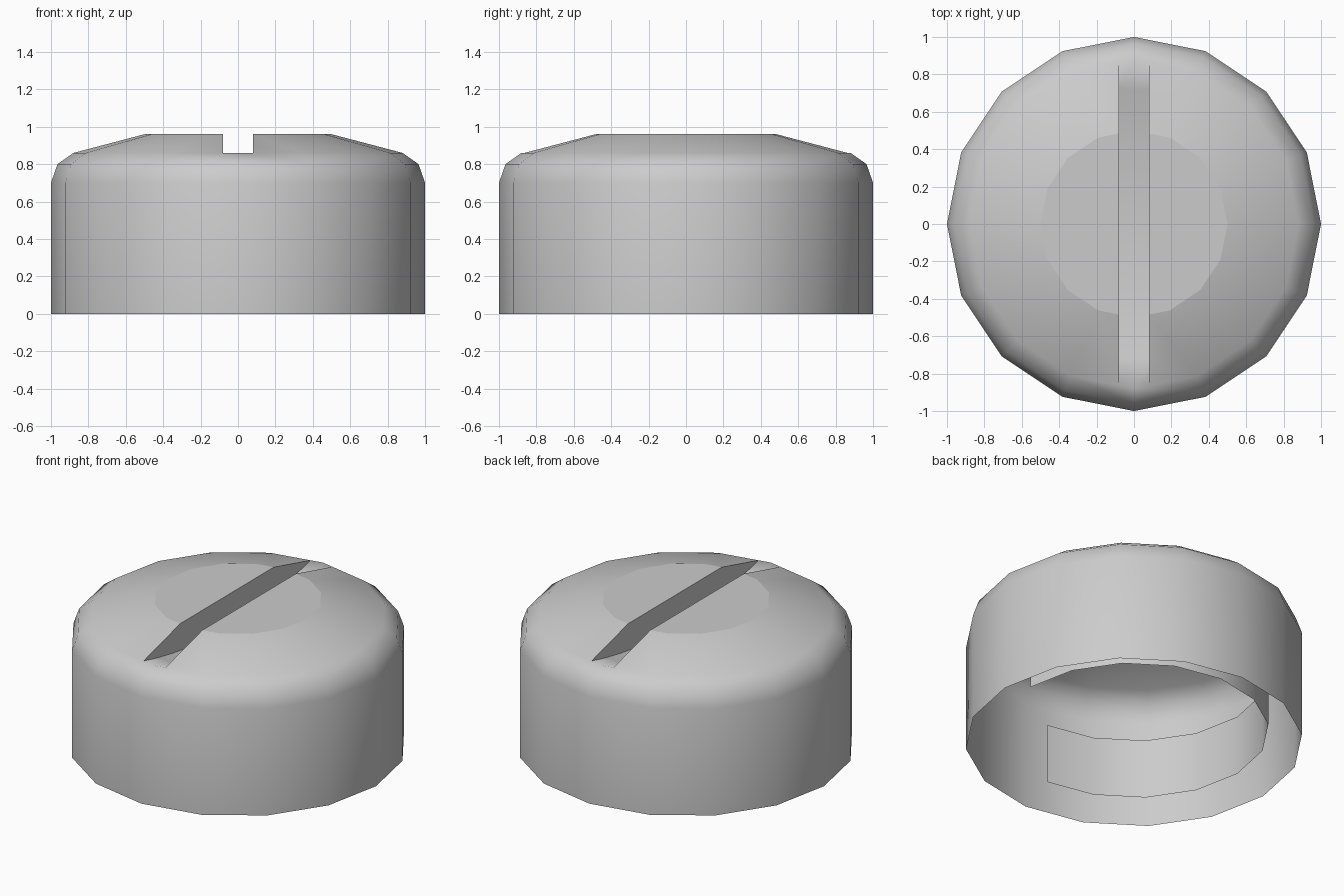
import bpy, bmesh, math
from mathutils import Vector

if "Cube" in bpy.data.objects:
    bpy.data.objects.remove(bpy.data.objects["Cube"])

SIDES = 16
HALF_SLOT = 0.08
SLOT_END = 0.864
SLOT_RIM = 0.86
SLOT_DIP = 0.11

grey = bpy.data.materials.new("plain_grey")
grey.use_nodes = True
grey.diffuse_color = (0.6, 0.6, 0.6, 1)
grey.node_tree.nodes["Principled BSDF"].inputs["Base Color"].default_value = grey.diffuse_color


def revolve(profile, steps, angle):
    """Spin a list of (radius, height) points about the z axis."""
    bm = bmesh.new()
    verts = [bm.verts.new((r, 0, z)) for r, z in profile]
    edges = [bm.edges.new(pair) for pair in zip(verts, verts[1:])]
    bmesh.ops.spin(bm, geom=verts + edges, cent=(0, 0, 0), axis=(0, 0, 1),
                   angle=angle, steps=steps)
    bmesh.ops.remove_doubles(bm, verts=bm.verts[:], dist=0.0005)
    return bm


def cut(bm, faces, point, normal):
    """Slice only the given faces with a plane."""
    geom = set(faces)
    for f in faces:
        geom.update(f.edges)
        geom.update(f.verts)
    bmesh.ops.bisect_plane(bm, geom=list(geom), dist=0.0001,
                           plane_co=point, plane_no=normal)


def finish(bm, name, sharp_angle):
    for f in bm.faces:
        f.smooth = True
    for e in bm.edges:
        if len(e.link_faces) == 2:
            rim = all(v.co.z > 0.955 and v.co.xy.length > 0.45 for v in e.verts)
            e.smooth = not rim and e.calc_face_angle(0) < sharp_angle
    mesh = bpy.data.meshes.new(name)
    bm.to_mesh(mesh)
    bm.free()
    mesh.materials.append(grey)
    obj = bpy.data.objects.new(name, mesh)
    bpy.context.collection.objects.link(obj)
    return obj


# Cap shell: open at the bottom, chamfered shoulder, flat crown
shell = revolve([(1, 0), (1, 0.7), (0.965, 0.8), (0.88, 0.86), (0.5, 0.96), (0, 0.96)],
                SIDES, math.tau)
bmesh.ops.recalc_face_normals(shell, faces=shell.faces[:])
top = max(shell.faces, key=lambda f: f.calc_center_median().z)
if top.normal.z < 0:
    bmesh.ops.reverse_faces(shell, faces=shell.faces[:])


def crown_faces():
    return [f for f in shell.faces if f.calc_center_median().z > SLOT_RIM + 0.001]


def slot_faces():
    return [f for f in crown_faces() if abs(f.calc_center_median().x) < HALF_SLOT - 0.001]


# Slot across the crown, with a hollow curved floor
for x in (-HALF_SLOT, HALF_SLOT):
    cut(shell, crown_faces(), (x, 0, 0), (1, 0, 0))
for i in range(-5, 6):
    cut(shell, slot_faces(), (0, i * SLOT_END / 6, 0), (0, 1, 0))
strip = slot_faces()
new = bmesh.ops.extrude_face_region(shell, geom=strip)["geom"]
for v in (g for g in new if isinstance(g, bmesh.types.BMVert)):
    v.co.z = SLOT_RIM - SLOT_DIP * max(0, 1 - (v.co.y / SLOT_END) ** 2)
old = [f for f in strip if f.is_valid]
if old:
    bmesh.ops.delete(shell, geom=old, context="FACES")
bmesh.ops.remove_doubles(shell, verts=shell.verts[:], dist=0.0005)
shell.normal_update()
finish(shell, "cap_shell", math.radians(50))

# Inner collar: a thin three-quarter ring inside the shell
collar = revolve([(0.8, 0.08), (0.8, 0.47)], SIDES * 3 // 4, math.radians(270))
collar.normal_update()
for f in collar.faces:
    if f.normal.dot(Vector((*f.calc_center_median().xy, 0))) < 0:
        f.normal_flip()
finish(collar, "inner_collar", math.radians(50))
